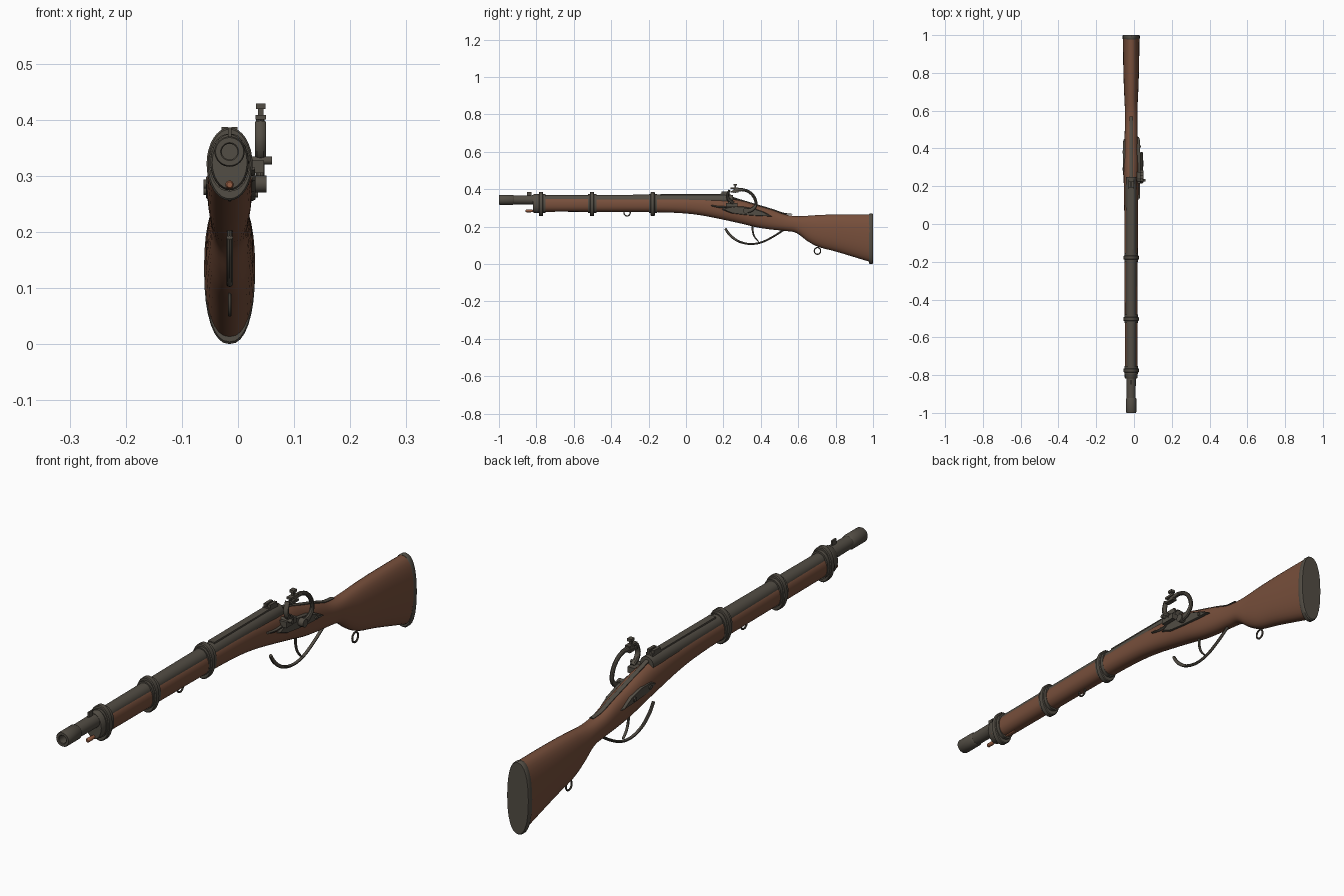
import bpy, bmesh, math
from mathutils import Vector

CX = -0.015      # x of the gun's centre plane
BZ = 0.343       # height of the bore axis


def material(name, rgb):
    m = bpy.data.materials.new(name)
    m.diffuse_color = (*rgb, 1)
    return m


WOOD = material("walnut brown", (0.185, 0.078, 0.044))
METAL = material("dark iron", (0.085, 0.074, 0.058))
COPPER = material("copper brown", (0.30, 0.11, 0.055))


def finish(name, bm, mat, angle=35):
    bmesh.ops.recalc_face_normals(bm, faces=bm.faces)
    me = bpy.data.meshes.new(name)
    bm.to_mesh(me)
    bm.free()
    me.materials.append(mat)
    ob = bpy.data.objects.new(name, me)
    bpy.context.collection.objects.link(ob)
    bpy.ops.object.select_all(action='DESELECT')
    ob.select_set(True)
    bpy.context.view_layer.objects.active = ob
    bpy.ops.object.shade_smooth_by_angle(angle=math.radians(angle))
    return ob


def skin(name, rings, mat, closed=False):
    """Bridge a list of equal point rings."""
    bm = bmesh.new()
    vs = [[bm.verts.new(p) for p in r] for r in rings]
    n = len(vs[0])
    pairs = list(zip(vs, vs[1:])) + ([(vs[-1], vs[0])] if closed else [])
    for a, b in pairs:
        for i in range(n):
            j = (i + 1) % n
            bm.faces.new((a[i], a[j], b[j], b[i]))
    if not closed:
        bm.faces.new(vs[0])
        bm.faces.new(vs[-1])
    return finish(name, bm, mat)


def smooth_path(pts, steps=6):
    """Catmull-Rom through tuples of any size."""
    pts = [Vector(p) for p in pts]
    P = [pts[0]] + pts + [pts[-1]]
    out = []
    for a, b, c, d in zip(P, P[1:], P[2:], P[3:]):
        for k in range(steps):
            t = k / steps
            out.append(0.5 * (2 * b + (c - a) * t + (2 * a - 5 * b + 4 * c - d) * t * t
                              + (3 * b - a - 3 * c + d) * t ** 3))
    return out + [pts[-1]]


def oval(y, zb, zt, hw, n=32, e=2.3):
    ring = []
    for i in range(n):
        a = 2 * math.pi * i / n
        c, s = math.cos(a), math.sin(a)
        ring.append((CX + hw * math.copysign(abs(c) ** (2 / e), c), y,
                     (zb + zt) / 2 + (zt - zb) / 2 * math.copysign(abs(s) ** (2 / e), s)))
    return ring


def lathe_y(name, prof, mat, z=BZ, n=32):
    return skin(name, [[(CX + r * math.cos(2 * math.pi * i / n), y, z + r * math.sin(2 * math.pi * i / n))
                        for i in range(n)] for y, r in prof], mat)


def sweep(name, pts, x, hx, mat, n=10, closed=False):
    """Sweep an oval along a (y, z, half thickness) path in the plane x."""
    P = pts if closed else smooth_path(pts)
    m, rings = len(P), []
    for i, p in enumerate(P):
        a, b = (P[i - 1], P[(i + 1) % m]) if closed else (P[max(i - 1, 0)], P[min(i + 1, m - 1)])
        t = Vector((b[0] - a[0], b[1] - a[1])).normalized()
        ring = []
        for k in range(n):
            u = 2 * math.pi * (k + 0.5) / n
            s = p[2] * math.sin(u)
            ring.append((x + hx * math.cos(u), p[0] - t.y * s, p[1] + t.x * s))
        rings.append(ring)
    return skin(name, rings, mat, closed)


def plate(name, outline, x0, x1, mat):
    """Side outline (y, z), thinned toward the outer face x1."""
    c = sum((Vector(p) for p in outline), Vector((0, 0))) / len(outline)
    ins = [c + (Vector(p) - c) * 0.9 for p in outline]
    xm = x0 + (x1 - x0) * 0.75
    return skin(name, [[(x0, *p) for p in outline], [(xm, *p) for p in outline],
                       [(x1, *p) for p in ins]], mat)


def box(name, x, y, z, mat):
    return skin(name, [[(x[0], v, z[0]), (x[1], v, z[0]), (x[1], v, z[1]), (x[0], v, z[1])] for v in y], mat)


def pin_x(name, x0, x1, y, z, r, mat, n=16):
    return skin(name, [[(x, y + r * math.cos(2 * math.pi * i / n), z + r * math.sin(2 * math.pi * i / n))
                        for i in range(n)] for x in (x0, x1)], mat)


# Wooden stock: y, bottom, top, half width
stock = [(-0.80, 0.280, 0.358, 0.033), (-0.50, 0.279, 0.358, 0.034), (-0.16, 0.277, 0.358, 0.035),
         (0.0, 0.270, 0.358, 0.036), (0.10, 0.257, 0.356, 0.037), (0.20, 0.237, 0.352, 0.039),
         (0.30, 0.215, 0.338, 0.040), (0.38, 0.196, 0.314, 0.038), (0.46, 0.184, 0.290, 0.035),
         (0.53, 0.177, 0.265, 0.033), (0.59, 0.166, 0.256, 0.033), (0.65, 0.122, 0.258, 0.035),
         (0.71, 0.091, 0.262, 0.038), (0.80, 0.067, 0.265, 0.041), (0.90, 0.037, 0.266, 0.043),
         (0.982, 0.012, 0.266, 0.0445)]
skin("stock", [oval(*p) for p in smooth_path(stock, 5)], WOOD)

# Butt plate
skin("butt_plate", [oval(0.978, 0.004, 0.267, 0.044), oval(0.982, 0.0, 0.269, 0.0455),
                    oval(0.996, 0.0, 0.269, 0.0455), oval(1.0, 0.004, 0.266, 0.043)], METAL)

# Barrel with muzzle sleeve and open bore
lathe_y("barrel", [(-0.90, 0.014), (-0.998, 0.014), (-1.0, 0.016), (-1.0, 0.025), (-0.996, 0.027),
                   (-0.925, 0.027), (-0.92, 0.0235), (-0.80, 0.025), (-0.15, 0.028), (0.20, 0.029),
                   (0.25, 0.027)], METAL)

# Front cap and barrel bands
skin("fore_cap", [oval(-0.818, 0.277, 0.370, 0.031, e=2), oval(-0.812, 0.274, 0.374, 0.034, e=2),
                  oval(-0.76, 0.274, 0.374, 0.035, e=2)], METAL)
for i, y in enumerate((-0.775, -0.503, -0.178)):
    skin(f"barrel_band_{i + 1}", [oval(y + d, 0.256 + s, 0.386 - s, 0.041 - s, e=2)
                                  for d, s in ((-0.011, 0.003), (-0.008, 0), (0.008, 0), (0.011, 0.003))], METAL)
    skin(f"band_collar_{i + 1}", [oval(y + d, 0.272, 0.375, 0.0365, e=2.1) for d in (-0.02, 0.024)], METAL)

# Ramrod under the barrel
lathe_y("ramrod", [(-0.857, 0.005), (-0.853, 0.0075), (-0.83, 0.0075), (-0.82, 0.006), (-0.70, 0.006)],
        COPPER, z=0.284, n=16)

# Sights
box("front_sight", (CX - 0.003, CX + 0.003), (-0.85, -0.825), (0.36, 0.386), METAL)
box("rear_sight_leaf", (CX - 0.013, CX + 0.013), (-0.135, 0.20), (0.355, 0.374), METAL)
for s in (-1, 1):
    box("rear_sight_ear", sorted((CX + s * 0.003, CX + s * 0.014)), (0.19, 0.228), (0.35, 0.387), METAL)
box("rear_sight_base", (CX - 0.014, CX + 0.014), (0.185, 0.235), (0.345, 0.376), METAL)

# Tang strip running down the wrist
sweep("tang", [(0.24, 0.356, 0.006), (0.30, 0.338, 0.005), (0.38, 0.314, 0.005), (0.46, 0.290, 0.005),
               (0.52, 0.271, 0.004), (0.57, 0.266, 0.002)], CX, 0.009, METAL)

# Trigger guard and trigger
sweep("trigger_guard", [(0.21, 0.190, 0.006), (0.235, 0.155, 0.007), (0.28, 0.122, 0.006), (0.34, 0.107, 0.005),
                        (0.40, 0.115, 0.005), (0.46, 0.143, 0.005), (0.525, 0.184, 0.005)], CX, 0.006, METAL)
sweep("trigger", [(0.357, 0.215, 0.006), (0.357, 0.175, 0.005), (0.367, 0.145, 0.004), (0.388, 0.12, 0.003)],
      CX, 0.005, METAL)

# Sling rings
for name, y, z in (("front_sling_ring", -0.315, 0.275), ("rear_sling_ring", 0.703, 0.07)):
    ring = [(y + 0.017 * math.cos(a * math.pi / 12), z + 0.018 * math.sin(a * math.pi / 12), 0.0035)
            for a in range(24)]
    sweep(name, ring, CX, 0.0035, METAL, 8, True)

# Lock plate on the right, side plate on the left
lens = [(0.19, 0.292), (0.22, 0.305), (0.30, 0.308), (0.37, 0.295), (0.42, 0.277), (0.46, 0.255),
        (0.40, 0.256), (0.32, 0.262), (0.24, 0.272)]
plate("lock_plate", lens, 0.012, 0.031, METAL)
left = [(0.25, 0.285), (0.28, 0.300), (0.34, 0.300), (0.40, 0.285), (0.45, 0.258), (0.38, 0.260), (0.29, 0.268)]
plate("side_plate", left, -0.042, -0.057, METAL)
for y, z in ((0.29, 0.285), (0.38, 0.274)):
    pin_x("side_screw", -0.0615, -0.05, y, z, 0.008, METAL)
    pin_x("lock_screw", 0.02, 0.036, y + 0.03, z - 0.007, 0.006, METAL)
sweep("lock_spring", [(0.135, 0.313, 0.003), (0.18, 0.305, 0.005), (0.24, 0.306, 0.006), (0.26, 0.298, 0.005)],
      0.025, 0.006, METAL)

# Hammer: curved neck, jaws and screw
sweep("hammer", [(0.315, 0.284, 0.013), (0.35, 0.290, 0.011), (0.373, 0.315, 0.008), (0.368, 0.350, 0.008),
                 (0.345, 0.380, 0.008), (0.31, 0.396, 0.008), (0.275, 0.396, 0.009), (0.25, 0.388, 0.008)],
      0.040, 0.008, METAL)
pin_x("hammer_pivot", 0.02, 0.051, 0.32, 0.285, 0.015, METAL)
for z in (0.386, 0.404):
    box("hammer_jaw", (0.031, 0.050), (0.238, 0.282), (z - 0.004, z + 0.004), METAL)
box("jaw_screw", (0.036, 0.045), (0.258, 0.268), (0.38, 0.425), METAL)
box("jaw_screw_head", (0.032, 0.049), (0.253, 0.273), (0.419, 0.429), METAL)

# Frizzen and priming pan
sweep("frizzen", [(0.255, 0.325, 0.009), (0.232, 0.340, 0.010), (0.222, 0.365, 0.008), (0.232, 0.396, 0.006)],
      0.040, 0.010, METAL)
box("priming_pan", (0.012, 0.046), (0.215, 0.275), (0.305, 0.327), METAL)
pin_x("frizzen_pin", 0.015, 0.0605, 0.232, 0.327, 0.007, METAL)
